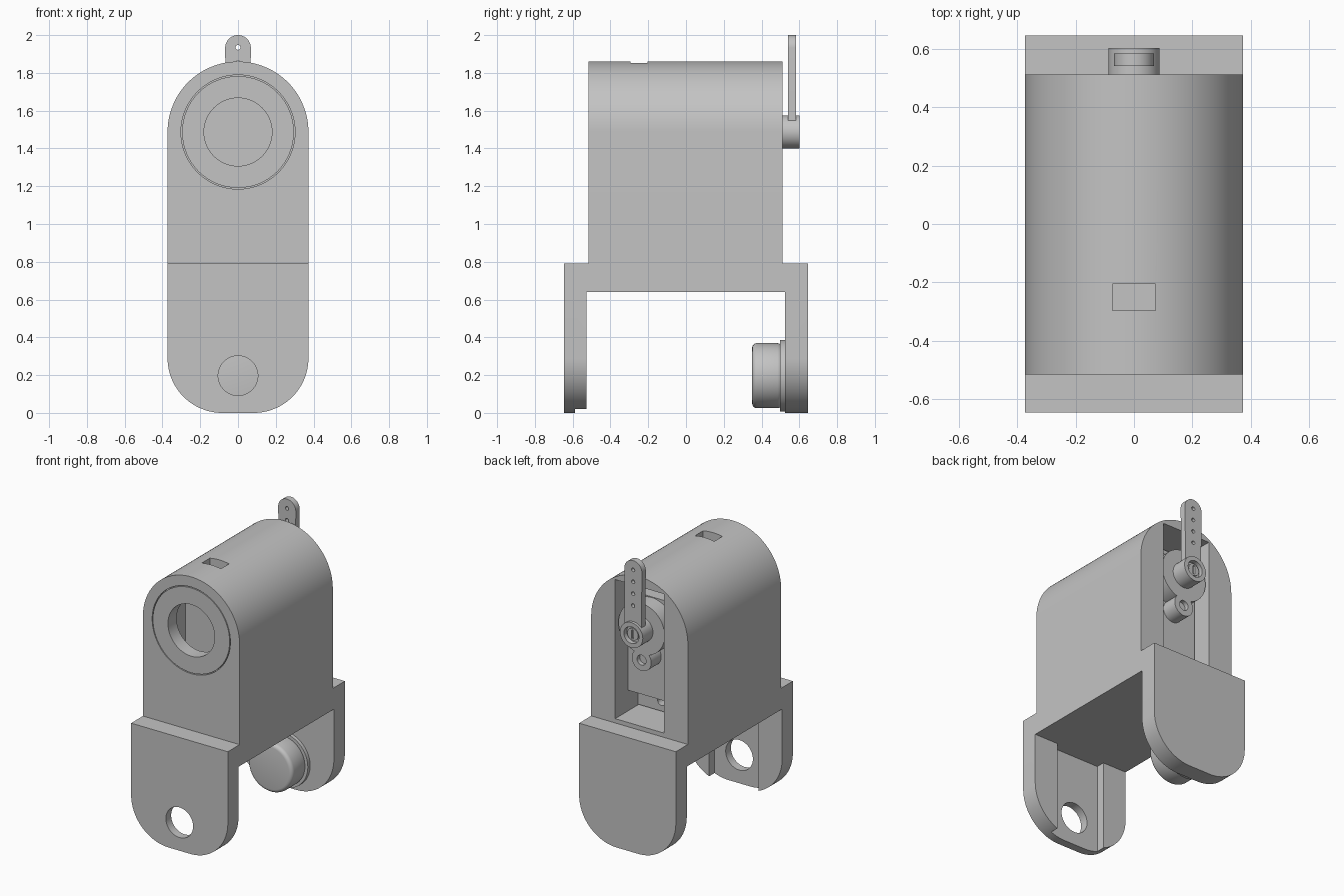
import bpy, bmesh
from math import sin, cos, pi, radians

old = bpy.data.objects.get("Cube")
if old:
    bpy.data.objects.remove(old, do_unlink=True)

grey = bpy.data.materials.new("plain_grey")
grey.use_nodes = True
grey.diffuse_color = (0.55, 0.55, 0.55, 1)
grey.node_tree.nodes["Principled BSDF"].inputs["Base Color"].default_value = (0.55, 0.55, 0.55, 1)


def arc(cx, cz, r, a0, a1, n=24):
    angles = [radians(a0 + (a1 - a0) * i / n) for i in range(n + 1)]
    return [(cx + r * cos(a), cz + r * sin(a)) for a in angles]


def prism(name, outline, y0, y1):
    """Extrude an x-z outline from y0 to y1."""
    bm = bmesh.new()
    face = bm.faces.new([bm.verts.new((x, y0, z)) for x, z in outline])
    out = bmesh.ops.extrude_face_region(bm, geom=[face])
    moved = [v for v in out["geom"] if isinstance(v, bmesh.types.BMVert)]
    bmesh.ops.translate(bm, verts=moved, vec=(0, y1 - y0, 0))
    bmesh.ops.recalc_face_normals(bm, faces=bm.faces)
    mesh = bpy.data.meshes.new(name)
    bm.to_mesh(mesh)
    bm.free()
    mesh.materials.append(grey)
    obj = bpy.data.objects.new(name, mesh)
    bpy.context.collection.objects.link(obj)
    return obj


def box(name, w, z0, z1, y0, y1):
    return prism(name, [(-w, z0), (w, z0), (w, z1), (-w, z1)], y0, y1)


def disc(name, z, r, y0, y1, n=64):
    return prism(name, arc(0, z, r, 0, 360, n)[:-1], y0, y1)


def activate(obj):
    bpy.ops.object.select_all(action="DESELECT")
    obj.select_set(True)
    bpy.context.view_layer.objects.active = obj


def cut(obj, *cutters):
    activate(obj)
    for cutter in cutters:
        mod = obj.modifiers.new("cut", "BOOLEAN")
        mod.operation, mod.solver, mod.object = "DIFFERENCE", "EXACT", cutter
        bpy.ops.object.modifier_apply(modifier=mod.name)
        bpy.data.objects.remove(cutter, do_unlink=True)


def bevel(obj, width, segments):
    mod = obj.modifiers.new("bevel", "BEVEL")
    mod.width, mod.segments = width, segments
    mod.limit_method, mod.angle_limit = "ANGLE", radians(40)
    activate(obj)
    bpy.ops.object.modifier_apply(modifier=mod.name)


HALF, AXIS, PIVOT = 0.373, 1.487, 0.197

# Forked bracket with a rounded foot on each arm
corner = 0.29
foot = arc(HALF - corner, corner, corner, -90, 0) + [(HALF, 0.79), (-HALF, 0.79)]
foot += arc(corner - HALF, corner, corner, 180, 270)
bracket = prism("fork_bracket", foot, -0.645, 0.645)
cut(bracket,
    box("gap", 1, -0.2, 0.64, -0.527, 0.524),
    box("channel", 0.19, -0.2, 0.64, -0.587, -0.5),
    disc("pivot_hole", PIVOT, 0.105, -0.7, -0.5))

# Arched housing with a rear opening, servo pocket and roof slot
arch = arc(0, AXIS, HALF, 0, 180, 64) + [(-HALF, 0.79), (HALF, 0.79)]
housing = prism("housing", arch, -0.515, 0.512)
cut(housing,
    box("opening", 0.188, 0.82, 1.79, 0.21, 0.6),
    box("pocket", 0.186, 0.95, 1.68, -0.42, 0.25),
    box("slot", 0.074, 1.6, 2, -0.295, -0.205),
    disc("cap_seat", AXIS, 0.302, -0.6, -0.49),
    disc("front_hole", AXIS, 0.18, -0.6, -0.4))

# Front cap ring, leaving a fine groove around it
cap = disc("front_cap", AXIS, 0.296, -0.515, -0.489)
cut(cap, disc("cap_hole", AXIS, 0.18, -0.6, -0.4))

# Pivot pin on the inside of the rear arm
flange = disc("pin_flange", PIVOT, 0.19, 0.498, 0.53)
pin = disc("pivot_pin", PIVOT, 0.172, 0.35, 0.51)
bevel(pin, 0.025, 4)

# Servo body, mounting tabs and gear bosses
body = box("servo_body", 0.18, 0.97, 1.67, -0.32, 0.38)
tabs = box("servo_tabs", 0.18, 0.83, 1.78, 0.215, 0.27)
cut(tabs, *[disc("tab_hole", z, 0.03, 0.1, 0.4, 24) for z in (0.9, 1.72)])
gear_boss = disc("gear_boss", AXIS, 0.178, 0.37, 0.49)
small_boss = disc("small_boss", 1.27, 0.075, 0.37, 0.49, 32)
cut(small_boss, disc("boss_hole", 1.27, 0.035, 0.46, 0.6, 24))

# Servo horn: hub, recessed screw and drilled lever
hub = disc("horn_hub", AXIS, 0.088, 0.48, 0.602, 40)
cut(hub, disc("screw_recess", AXIS, 0.058, 0.57, 0.7, 32))
screw = disc("horn_screw", AXIS, 0.042, 0.56, 0.588, 24)
cut(screw, box("screw_slot", 0.008, AXIS - 0.03, AXIS + 0.03, 0.578, 0.7))
lever = prism("horn_lever", arc(0, 1.932, 0.068, 0, 180) + [(-0.064, 1.5), (0.064, 1.5)], 0.54, 0.583)
cut(lever, *[disc("lever_hole", 1.935 - 0.083 * i, 0.013, 0.5, 0.7, 16) for i in range(4)],
    disc("hub_clearance", AXIS, 0.08, 0.5, 0.7, 40))

# Smooth curved walls, keep edges sharp
for obj in (bracket, housing, cap, flange, pin, gear_boss, small_boss, hub, screw, lever):
    activate(obj)
    bpy.ops.object.shade_smooth_by_angle(angle=radians(30))
